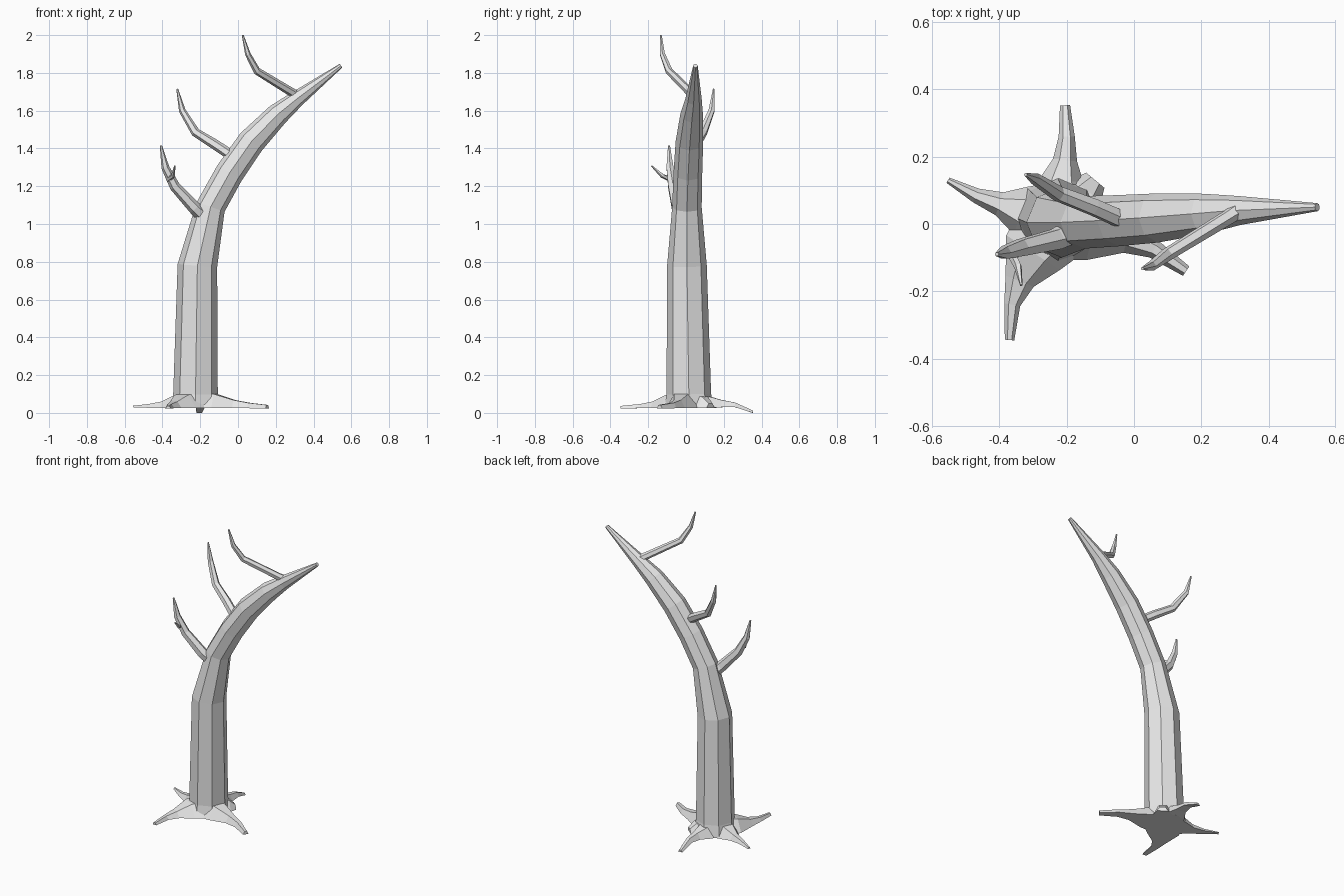
import bpy
import bmesh
from mathutils import Vector

cube = bpy.data.objects.get("Cube")
if cube:
    bpy.data.objects.remove(cube, do_unlink=True)

GREY = 0.8
bark = bpy.data.materials.new("grey bark")
bark.use_nodes = True
bark.diffuse_color = (GREY, GREY, GREY, 1)
bark.node_tree.nodes["Principled BSDF"].inputs["Base Color"].default_value = (GREY, GREY, GREY, 1)


def loft(name, rings):
    """Skin a list of matching point rings and cap both ends."""
    bm = bmesh.new()
    loops = [[bm.verts.new(p) for p in ring] for ring in rings]
    count = len(loops[0])
    for low, high in zip(loops, loops[1:]):
        for i in range(count):
            j = (i + 1) % count
            bm.faces.new((low[i], low[j], high[j], high[i]))
    bm.faces.new(loops[0])
    bm.faces.new(loops[-1])
    bmesh.ops.recalc_face_normals(bm, faces=bm.faces)
    mesh = bpy.data.meshes.new(name)
    bm.to_mesh(mesh)
    bm.free()
    mesh.materials.append(bark)
    obj = bpy.data.objects.new(name, mesh)
    bpy.context.collection.objects.link(obj)
    return obj


def tangents(points):
    last = len(points) - 1
    return [(points[min(i + 1, last)] - points[max(i - 1, 0)]).normalized()
            for i in range(last + 1)]


def limb(name, path, sides):
    """Faceted tapering tube through (x, y, z, radius) stations."""
    from math import cos, sin, tau
    points = [Vector(p[:3]) for p in path]
    rings = []
    for p, t, station in zip(points, tangents(points), path):
        across = Vector((0, 1, 0))
        across = (across - t * across.dot(t)).normalized()
        other = across.cross(t)
        rings.append([p + station[3] * (other * cos(tau * i / sides) + across * sin(tau * i / sides))
                      for i in range(sides)])
    return loft(name, rings)


def root(name, path):
    """Flat-bottomed root through (x, y, bottom, top, half width) stations."""
    points = [Vector((p[0], p[1], 0)) for p in path]
    rings = []
    for p, t, (x, y, bottom, top, w) in zip(points, tangents(points), path):
        side = Vector((-t.y, t.x, 0))
        rings.append([p + side * s * w + Vector((0, 0, z))
                      for s, z in ((-1, bottom), (1, bottom), (0.45, top), (-0.45, top))])
    return loft(name, rings)


# Trunk, bending over to the left
limb("trunk", [
    (-.225, .015, .025, .13), (-.225, .015, .1, .118),
    (-.215, .005, .78, .105), (-.145, .005, 1.09, .078),
    (-.045, .01, 1.27, .076), (.07, .018, 1.435, .073),
    (.21, .03, 1.58, .06), (.315, .04, 1.665, .043),
    (.545, .05, 1.838, .012)], 8)

# Branches, curling upward
limb("lower_branch", [
    (-.16, -.01, 1.02, .04), (-.23, -.045, 1.085, .034), (-.335, -.07, 1.2, .028),
    (-.385, -.085, 1.3, .021), (-.408, -.09, 1.415, .006)], 6)
limb("middle_branch", [
    (-.03, .01, 1.36, .028), (-.12, .05, 1.42, .027), (-.225, .09, 1.485, .024),
    (-.295, .135, 1.6, .018), (-.322, .147, 1.715, .005)], 6)
limb("upper_branch", [
    (.31, .04, 1.68, .025), (.28, .02, 1.7, .023), (.1, -.09, 1.81, .02),
    (.052, -.125, 1.9, .015), (.025, -.133, 2.0, .005)], 6)
limb("twig", [
    (-.37, -.08, 1.235, .014), (-.345, -.125, 1.255, .012),
    (-.335, -.182, 1.308, .004)], 5)

# Spreading roots
root("right_root", [
    (-.24, .01, .025, .11, .12), (-.335, .04, .025, .09, .075),
    (-.4, .06, .025, .06, .036), (-.47, .085, .027, .047, .022),
    (-.553, .13, .03, .038, .009)])
root("back_root", [
    (-.22, .03, .025, .11, .11), (-.215, .13, .025, .085, .065),
    (-.205, .19, .03, .068, .036), (-.2, .26, .03, .055, .024),
    (-.205, .353, 0, .013, .015)])
root("front_root", [
    (-.23, 0, .025, .11, .12), (-.3, -.085, .025, .095, .095),
    (-.34, -.17, .025, .06, .045), (-.362, -.24, .025, .047, .024),
    (-.37, -.345, .023, .037, .014)])
root("left_root", [
    (-.23, .01, .025, .11, .12), (-.12, -.025, .025, .1, .085),
    (-.02, -.045, .025, .068, .042), (.06, -.075, .025, .053, .028),
    (.155, -.14, .022, .042, .017)])
root("small_root", [
    (-.2, .03, .025, .1, .08), (-.14, .1, .025, .085, .055),
    (-.115, .13, .025, .05, .035)])
